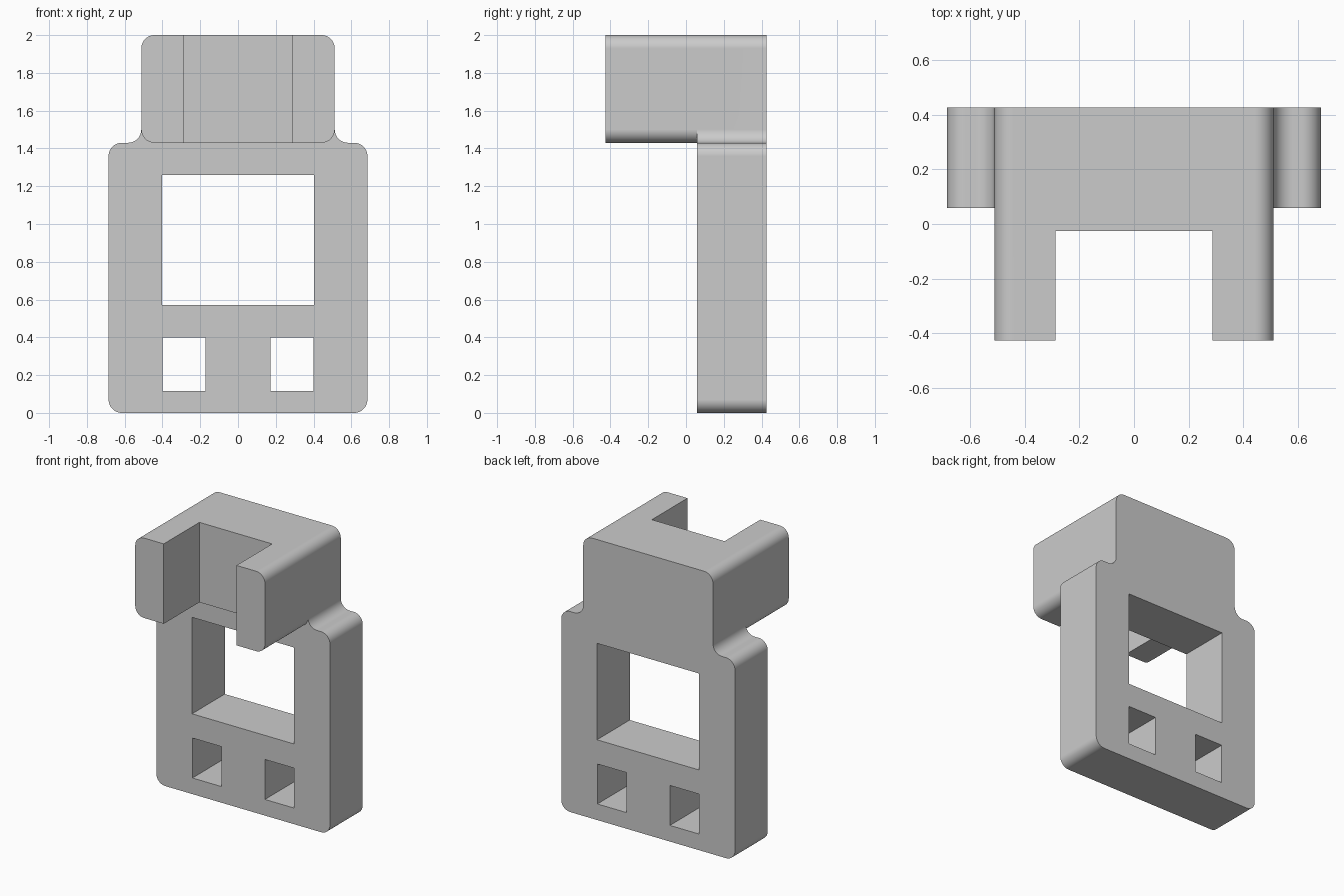
import bpy, bmesh, math
from mathutils import Vector

cube = bpy.data.objects.get("Cube")
if cube:
    bpy.data.objects.remove(cube, do_unlink=True)

grey = bpy.data.materials.new("plain grey")
grey.use_nodes = True
colour = (0.6, 0.6, 0.6, 1)
grey.diffuse_color = colour
grey.node_tree.nodes["Principled BSDF"].inputs["Base Color"].default_value = colour

FRONT, PLATE_FRONT, BACK = -0.427, 0.058, 0.427
HEAD_X, BODY_X, SHOULDER_Z, TOP_Z = 0.512, 0.685, 1.43, 2.0
RADIUS, STEPS = 0.07, 10


def rounded(corners, r):
    """Round every right-angled corner of a closed outline, inward or outward."""
    pts = [Vector(c) for c in corners]
    out = []
    for i, p in enumerate(pts):
        a = (pts[i - 1] - p).normalized()
        b = (pts[(i + 1) % len(pts)] - p).normalized()
        centre = p + r * (a + b)
        for k in range(STEPS + 1):
            t = math.pi / 2 * k / STEPS
            out.append(centre - r * (b * math.cos(t) + a * math.sin(t)))
    return out


def rect(x0, x1, z0, z1):
    return [(x0, z0), (x1, z0), (x1, z1), (x0, z1)]


def extrude(name, outline, y0, y1):
    """Extrude an x-z outline along y into a closed solid."""
    bm = bmesh.new()
    face = bm.faces.new([bm.verts.new((x, y0, z)) for x, z in outline])
    geom = bmesh.ops.extrude_face_region(bm, geom=[face])["geom"]
    moved = [v for v in geom if isinstance(v, bmesh.types.BMVert)]
    bmesh.ops.translate(bm, verts=moved, vec=(0, y1 - y0, 0))
    bmesh.ops.recalc_face_normals(bm, faces=bm.faces)
    mesh = bpy.data.meshes.new(name)
    bm.to_mesh(mesh)
    bm.free()
    mesh.materials.append(grey)
    obj = bpy.data.objects.new(name, mesh)
    bpy.context.collection.objects.link(obj)
    return obj


def combine(target, tool, operation):
    """Apply a boolean and remove the tool object."""
    mod = target.modifiers.new(operation.lower(), "BOOLEAN")
    mod.operation, mod.object, mod.solver = operation, tool, "EXACT"
    bpy.context.view_layer.objects.active = target
    bpy.ops.object.modifier_apply(modifier=mod.name)
    bpy.data.objects.remove(tool, do_unlink=True)


# Back plate with a narrower, filleted neck
half = [(BODY_X, 0), (BODY_X, SHOULDER_Z), (HEAD_X, SHOULDER_Z), (HEAD_X, TOP_Z)]
outline = half + [(-x, z) for x, z in reversed(half)]
bracket = extrude("bracket", rounded(outline, RADIUS), PLATE_FRONT, BACK)

# Head block projecting to the front
head = extrude("head", rounded(rect(-HEAD_X, HEAD_X, SHOULDER_Z, TOP_Z), RADIUS),
               FRONT, 0.25)
combine(bracket, head, "UNION")

# Slot between the two arms
combine(bracket, extrude("slot", rect(-0.287, 0.287, 1.3, 2.2), -0.6, -0.025),
        "DIFFERENCE")

# Large window and the two small ones below it
windows = [rect(-0.403, 0.403, 0.572, 1.26),
           rect(0.172, 0.4, 0.115, 0.4), rect(-0.4, -0.172, 0.115, 0.4)]
for window in windows:
    combine(bracket, extrude("window", window, -0.2, 0.6), "DIFFERENCE")

# Smooth the rounded corners while the flats stay flat
bpy.ops.object.select_all(action="DESELECT")
bracket.select_set(True)
bpy.context.view_layer.objects.active = bracket
bpy.ops.object.shade_smooth_by_angle(angle=math.radians(30))
weighted = bracket.modifiers.new("flat faces", "WEIGHTED_NORMAL")
weighted.keep_sharp = True
